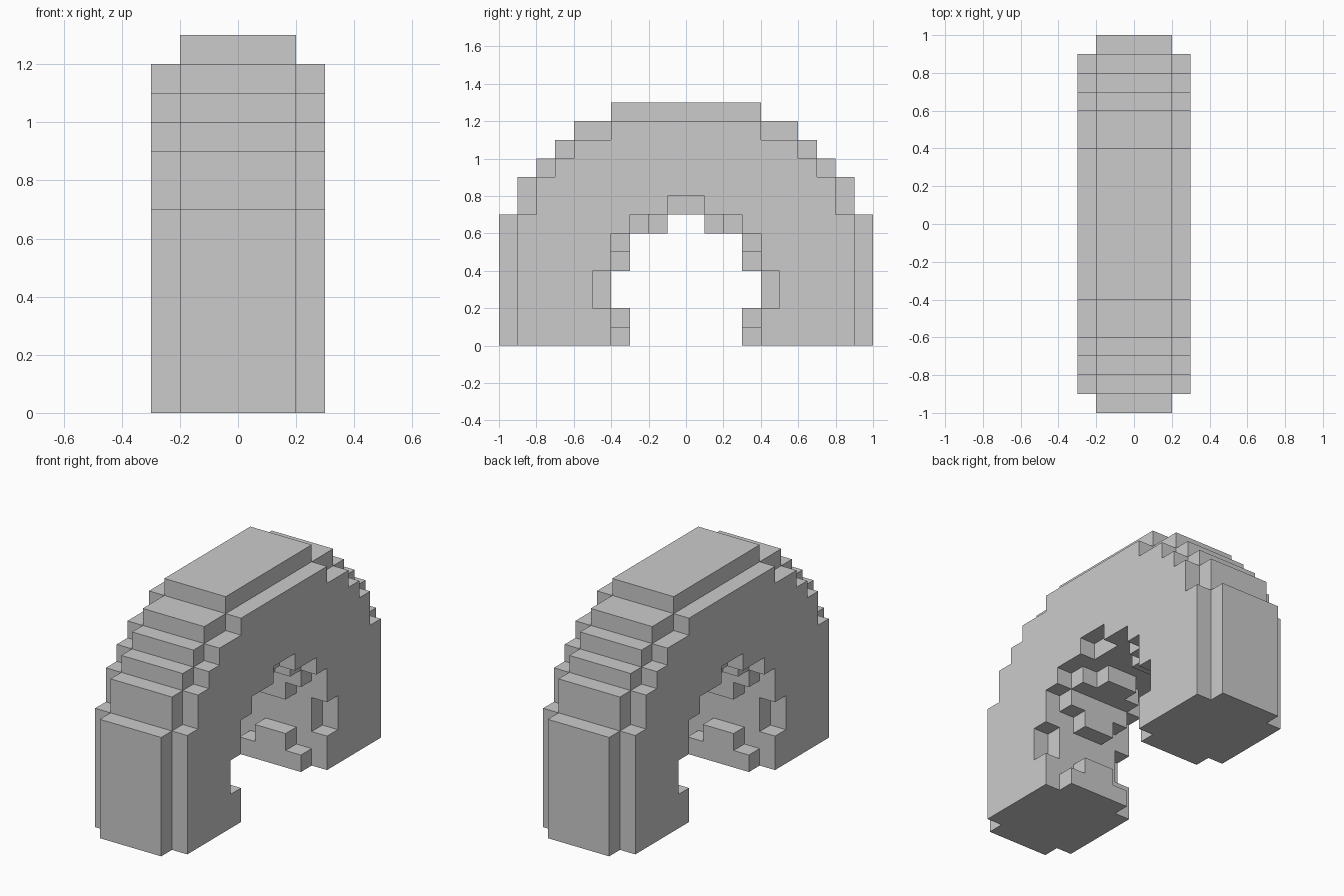
import bpy, bmesh, math

if "Cube" in bpy.data.objects:
    bpy.data.objects.remove(bpy.data.objects["Cube"])

U = 0.1  # one block

# Half-widths along y (in blocks) for each layer of height, bottom to top
OUT_CORE = [10] * 7 + [9, 9, 8, 7, 6, 4]
OUT_SIDE = [9] * 7 + [8, 8, 7, 6, 4, 0]

# (outer profile, opening profile) for the centre, middle and side slices in |x|
SLICES = [
    (OUT_CORE, [3, 3, 4, 4, 3, 3, 1]),
    (OUT_CORE, [3, 4, 4, 4, 4, 3, 2]),
    (OUT_SIDE, [4, 4, 5, 5, 4, 4, 3, 1]),
]


def filled(x, y, z):
    """True when the block with lower corner (x, y, z) is solid."""
    sx = x if x >= 0 else -x - 1
    sy = y if y >= 0 else -y - 1
    if sx > 2 or not 0 <= z < 13:
        return False
    outer, hole = SLICES[sx]
    return (hole[z] if z < len(hole) else 0) <= sy < outer[z]


def build_blocks(name):
    bm = bmesh.new()
    verts = {}

    def vert(p):
        if p not in verts:
            verts[p] = bm.verts.new([c * U for c in p])
        return verts[p]

    # Skin only the exposed block sides
    for x in range(-3, 3):
        for y in range(-10, 10):
            for z in range(13):
                if not filled(x, y, z):
                    continue
                for axis in range(3):
                    for side in (0, 1):
                        n = [x, y, z]
                        n[axis] += 1 if side else -1
                        if filled(*n):
                            continue
                        quad = []
                        for a, b in ((0, 0), (1, 0), (1, 1), (0, 1)):
                            p = [x, y, z]
                            p[axis] += side
                            p[(axis + 1) % 3] += a
                            p[(axis + 2) % 3] += b
                            quad.append(vert(tuple(p)))
                        bm.faces.new(quad if side else quad[::-1])

    # Merge coplanar squares into large flat faces
    bmesh.ops.dissolve_limit(bm, angle_limit=math.radians(1),
                             verts=bm.verts[:], edges=bm.edges[:])
    mesh = bpy.data.meshes.new(name)
    bm.to_mesh(mesh)
    bm.free()
    obj = bpy.data.objects.new(name, mesh)
    bpy.context.collection.objects.link(obj)
    return obj


# Stepped arch with a grooved opening
build_blocks("block_arch")
